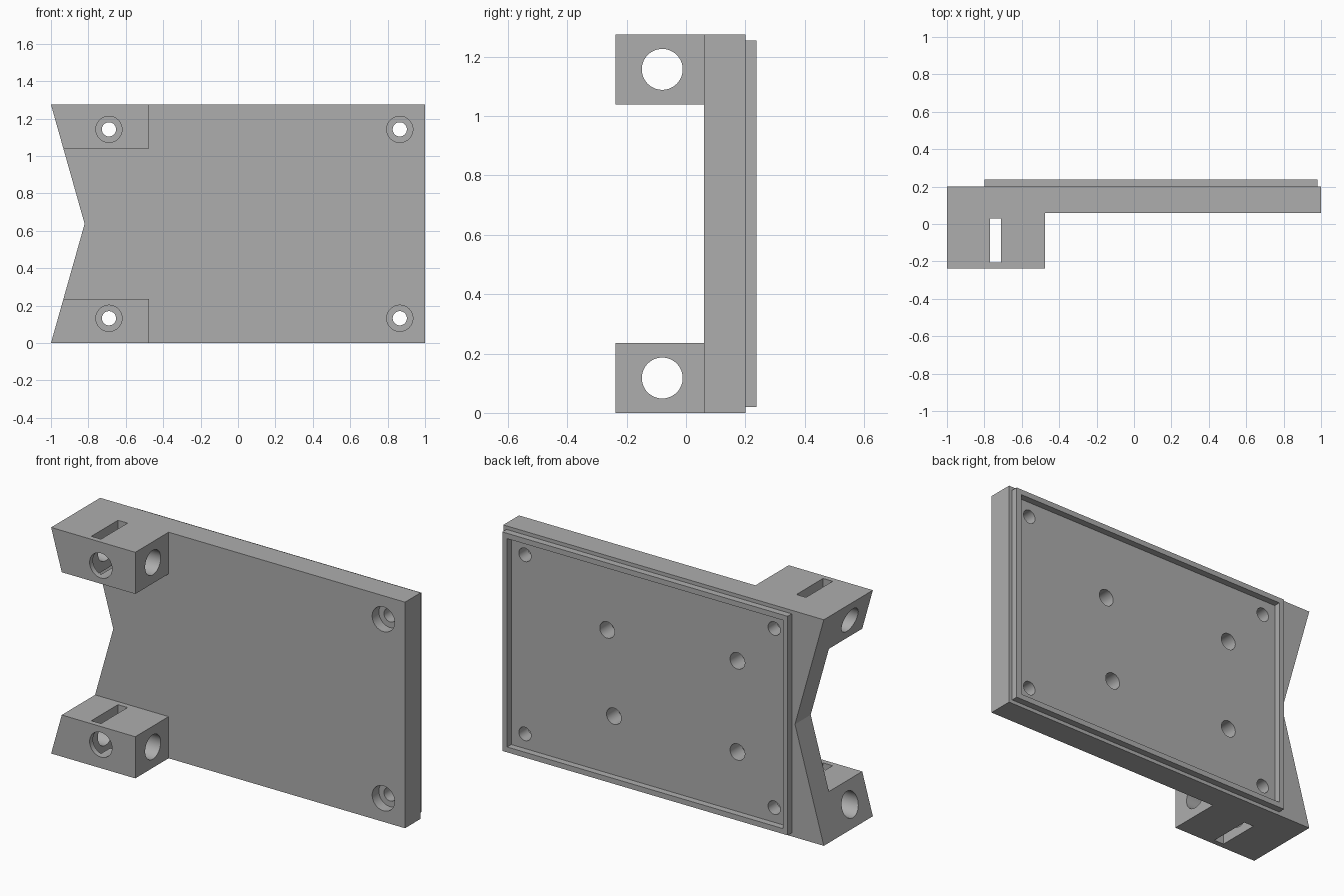
import bpy
import bmesh
from math import radians
from mathutils import Matrix, Vector

cube = bpy.data.objects.get("Cube")
if cube:
    bpy.data.objects.remove(cube, do_unlink=True)

HEIGHT = 1.275
MID = HEIGHT / 2
BACK = 0.2

grey = bpy.data.materials.new("plain grey")
grey.use_nodes = True
colour = (0.42, 0.42, 0.42, 1)
grey.diffuse_color = colour
grey.node_tree.nodes["Principled BSDF"].inputs["Base Color"].default_value = colour


def finish(name, bm):
    bmesh.ops.recalc_face_normals(bm, faces=bm.faces)
    mesh = bpy.data.meshes.new(name)
    bm.to_mesh(mesh)
    bm.free()
    mesh.materials.append(grey)
    obj = bpy.data.objects.new(name, mesh)
    bpy.context.collection.objects.link(obj)
    return obj


def prism(name, outline, y0, y1):
    """Extrude an x-z outline along y."""
    bm = bmesh.new()
    face = bm.faces.new([bm.verts.new((x, y0, z)) for x, z in outline])
    geom = bmesh.ops.extrude_face_region(bm, geom=[face])["geom"]
    verts = [g for g in geom if isinstance(g, bmesh.types.BMVert)]
    bmesh.ops.translate(bm, verts=verts, vec=(0, y1 - y0, 0))
    return finish(name, bm)


def box(name, x0, x1, y0, y1, z0, z1):
    return prism(name, [(x0, z0), (x1, z0), (x1, z1), (x0, z1)], y0, y1)


def rod(name, start, end, radius):
    """Closed cylinder between two points."""
    a, b = Vector(start), Vector(end)
    turn = (b - a).to_track_quat("Z", "Y").to_matrix().to_4x4()
    bm = bmesh.new()
    bmesh.ops.create_cone(bm, cap_ends=True, segments=48, radius1=radius,
                          radius2=radius, depth=(b - a).length,
                          matrix=Matrix.Translation((a + b) / 2) @ turn)
    return finish(name, bm)


def cut(target, cutter):
    mod = target.modifiers.new("cut", "BOOLEAN")
    mod.operation = "DIFFERENCE"
    mod.solver = "EXACT"
    mod.object = cutter
    bpy.context.view_layer.objects.active = target
    bpy.ops.object.modifier_apply(modifier=mod.name)
    bpy.data.objects.remove(cutter, do_unlink=True)


# Notched body, cut back in front to leave a plate and two clamp blocks
body = prism("mounting_plate",
             [(-1, 0), (1, 0), (1, HEIGHT), (-1, HEIGHT), (-0.82, MID)], -0.237, BACK)
edge, low, high = -0.475, 0.235, HEIGHT - 0.235
cut(body, prism("front_clearance",
                [(edge, -1), (2, -1), (2, 2), (edge, 2),
                 (edge, high), (-2, high), (-2, low), (edge, low)], -1, 0.06))

# Tie slot running vertically through both blocks
cut(body, box("tie_slot", -0.77, -0.71, -0.207, 0.03, -1, 2))

# Sideways rod holes and counterbored corner screw holes
for side in (-1, 1):
    z = MID + side * 0.52
    cut(body, rod("rod_hole", (-2, -0.08, z), (0, -0.08, z), 0.069))
    z = MID + side * 0.505
    for x in (-0.69, 0.865):
        cut(body, rod("counterbore", (x, -1, z), (x, 0.12, z), 0.07))
        cut(body, rod("screw_hole", (x, 0, z), (x, 1, z), 0.038))

# Blind board-mounting holes in the back
for x, z in ((0.352, 0.856), (0.31, 0.381), (-0.461, 0.899), (-0.461, 0.385)):
    cut(body, rod("board_hole", (x, 0.1, z), (x, 1, z), 0.046))

# Raised rim around the back
rim = box("back_rim", -0.8, 0.98, BACK, 0.237, 0.02, HEIGHT - 0.02)
wall = 0.03
cut(rim, box("rim_opening", -0.8 + wall, 0.98 - wall, 0, 1,
             0.02 + wall, HEIGHT - 0.02 - wall))

# Smooth bores with crisp edges
for obj in (body, rim):
    bpy.ops.object.select_all(action="DESELECT")
    obj.select_set(True)
    bpy.context.view_layer.objects.active = obj
    bpy.ops.object.shade_smooth_by_angle(angle=radians(30))
